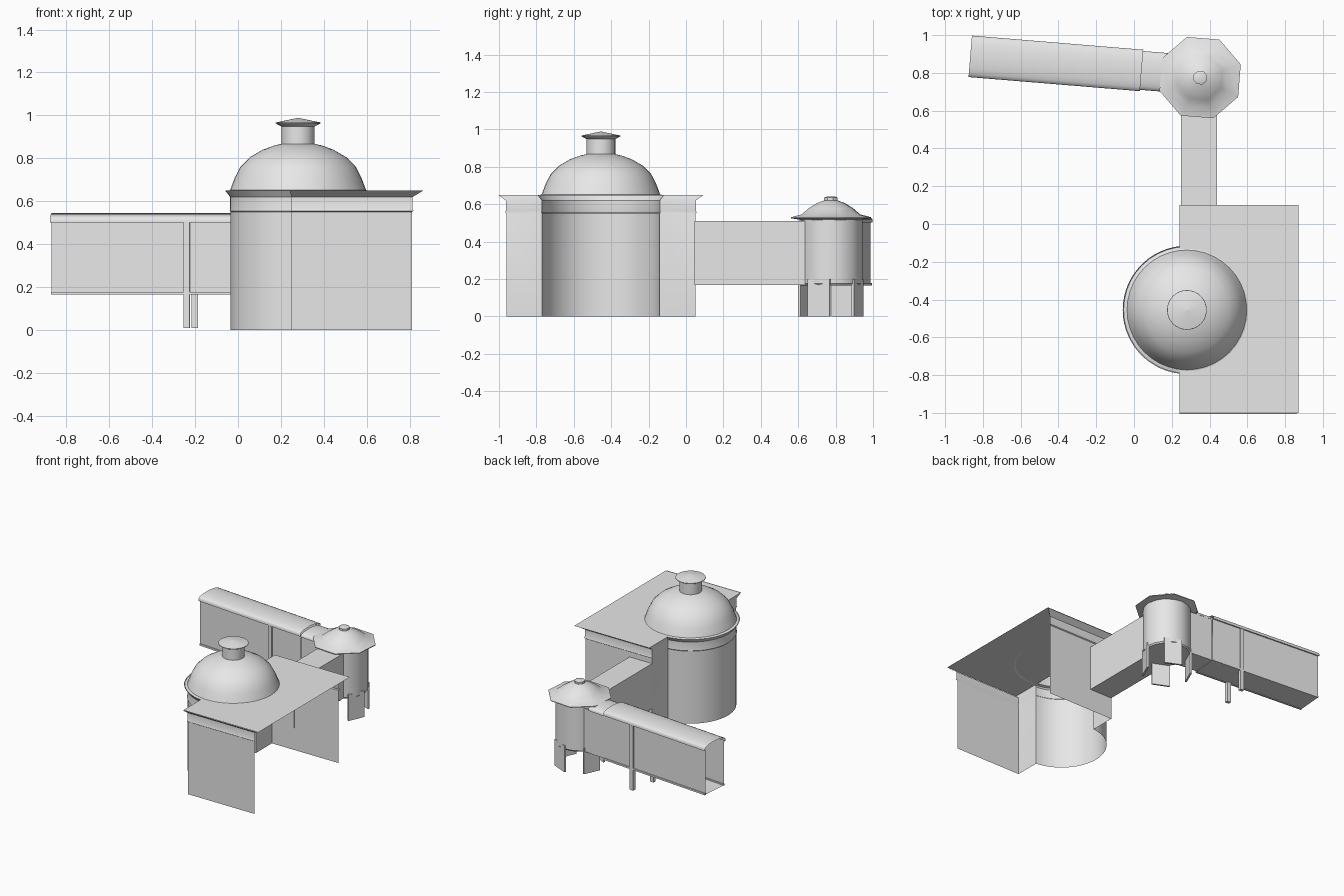
import bpy, bmesh
from math import sin, cos, acos, pi, radians
from mathutils import Matrix

old = bpy.data.objects.get("Cube")
if old:
    bpy.data.objects.remove(old, do_unlink=True)

grey = bpy.data.materials.new("pale_grey")
grey.use_nodes = True
grey.diffuse_color = (0.8, 0.8, 0.8, 1)
grey.node_tree.nodes["Principled BSDF"].inputs["Base Color"].default_value = (0.8, 0.8, 0.8, 1)


def finish(name, bm, matrix=None):
    """Turn a bmesh into a named, shaded object."""
    mesh = bpy.data.meshes.new(name)
    bm.to_mesh(mesh)
    bm.free()
    mesh.materials.append(grey)
    ob = bpy.data.objects.new(name, mesh)
    bpy.context.collection.objects.link(ob)
    if matrix:
        ob.matrix_world = matrix
    bpy.ops.object.select_all(action='DESELECT')
    ob.select_set(True)
    bpy.context.view_layer.objects.active = ob
    bpy.ops.object.shade_smooth_by_angle(angle=radians(35))
    return ob


def loft(name, rows, closed=False, cap_top=False, cap_bottom=False, matrix=None):
    """Skin equal-length rows of points with quads."""
    bm = bmesh.new()
    rings = [[bm.verts.new(p) for p in row] for row in rows]
    n = len(rings[0])
    for a, b in zip(rings, rings[1:]):
        for i in range(n if closed else n - 1):
            j = (i + 1) % n
            bm.faces.new((a[i], a[j], b[j], b[i]))
    if cap_top:
        bm.faces.new(rings[-1])
    if cap_bottom:
        bm.faces.new(rings[0][::-1])
    return finish(name, bm, matrix)


def lathe(name, centre, profile, sides, turn=0, **caps):
    """Revolve (radius, height) pairs about a vertical axis."""
    cx, cy = centre
    angles = [radians(turn) + 2 * pi * i / sides for i in range(sides)]
    rows = [[(cx + r * cos(a), cy + r * sin(a), z) for a in angles] for r, z in profile]
    return loft(name, rows, closed=True, **caps)


def box(name, x, y, z, matrix=None):
    """Box from min and max pairs."""
    rows = [[(x[0], y[0], h), (x[1], y[0], h), (x[1], y[1], h), (x[0], y[1], h)] for h in z]
    return loft(name, rows, True, True, True, matrix)


# Main hall: three walls with a round bay, open on the left side
DOME = (0.28, -0.455)
WALL_X = 0.25


def hall_outline(o, z):
    r = 0.315 + o * 0.55
    x = WALL_X - o * 0.2
    start = acos((x - DOME[0]) / r)
    steps = 28
    arc = [start + (2 * pi - 2 * start) * i / steps for i in range(steps + 1)]
    pts = [(0.81 + o * 1.2, 0.05 + o), (x, 0.05 + o)]
    pts += [(DOME[0] + r * cos(a), DOME[1] + r * sin(a)) for a in arc]
    pts += [(x, -0.96 - o), (0.81 + o * 1.2, -0.96 - o)]
    return [(px, py, z) for px, py in pts]


hall_profile = [(0, 0), (0, 0.55), (0.007, 0.555), (0.003, 0.565), (0.003, 0.62), (0.045, 0.65)]
loft("hall_walls", [hall_outline(o, z) for o, z in hall_profile])
loft("hall_roof", [[(x, -1.0, 0.65), (x, 0.1, 0.65)] for x in (0.87, 0.24)])

# Dome with its cupola
lathe("dome", DOME, [(0.335, 0.647), (0.317, 0.652), (0.295, 0.71), (0.268, 0.762), (0.225, 0.805),
                     (0.165, 0.84), (0.11, 0.86), (0.075, 0.868)], 40)
lathe("cupola", DOME, [(0.077, 0.86), (0.077, 0.95)], 32)
lathe("cupola_cap", DOME, [(0.077, 0.948), (0.105, 0.963), (0.104, 0.967), (0.004, 0.988)], 32, cap_top=True)

# Straight passage between hall and tower
box("straight_passage", (0.25, 0.44), (0.045, 0.64), (0.168, 0.51))

# Corner tower with panel legs
TOWER = (0.35, 0.775)
lathe("tower_body", TOWER, [(0.16, 0.165), (0.168, 0.175), (0.168, 0.53)], 16, 21, cap_bottom=True)
lathe("tower_roof", TOWER, [(0.165, 0.515), (0.226, 0.525), (0.226, 0.53), (0.165, 0.545),
                            (0.125, 0.578), (0.08, 0.605), (0.038, 0.62)], 8, 18)
lathe("tower_finial", TOWER, [(0.038, 0.615), (0.038, 0.635), (0.025, 0.64)], 8, 18, cap_top=True)
for k in range(4):
    place = Matrix.Translation((*TOWER, 0)) @ Matrix.Rotation(radians(-24 + 90 * k), 4, 'Z')
    box(f"tower_leg_{k + 1}", (0.15, 0.163), (-0.065, 0.065), (0, 0.2), place)

# Long covered passage, built along its own axis and turned slightly
turned = Matrix.Translation((0.04, 0.813, 0)) @ Matrix.Rotation(radians(-4.7), 4, 'Z')


def vault(half, low, high, steps=10):
    """Shallow arched cross-section."""
    return [(half * cos(pi * i / steps), low + (high - low) * sin(pi * i / steps)) for i in range(steps + 1)]


def along(name, section, x0, x1):
    return loft(name, [[(x, y, z) for y, z in section] for x in (x0, x1)], matrix=turned)


along("long_passage_walls", [(-0.1, 0.51), (-0.1, 0.168), (0.1, 0.168), (0.1, 0.51)], -0.905, 0)
along("long_passage_roof", [(0.1, 0.502), (0.11, 0.502)] + vault(0.11, 0.518, 0.545)
      + [(-0.11, 0.502), (-0.1, 0.502)], -0.91, 0)
along("link_walls", [(-0.095, 0.5), (-0.095, 0.17), (0.095, 0.17), (0.095, 0.5)], 0, 0.2)
along("link_roof", [(0.103, 0.495)] + vault(0.103, 0.505, 0.532) + [(-0.103, 0.495)], 0, 0.14)
for name, side in (("back", 1), ("front", -1)):
    y = sorted((side * 0.118, side * 0.09))
    box(f"passage_sill_{name}", (-0.905, 0), sorted((side * 0.107, side * 0.095)), (0.165, 0.178), turned)
    # Support post
    px = -0.25 if side > 0 else -0.272
    box(f"passage_post_{name}", (px - 0.015, px + 0.015), [0.92 * v for v in y], (0.01, 0.5), turned)
